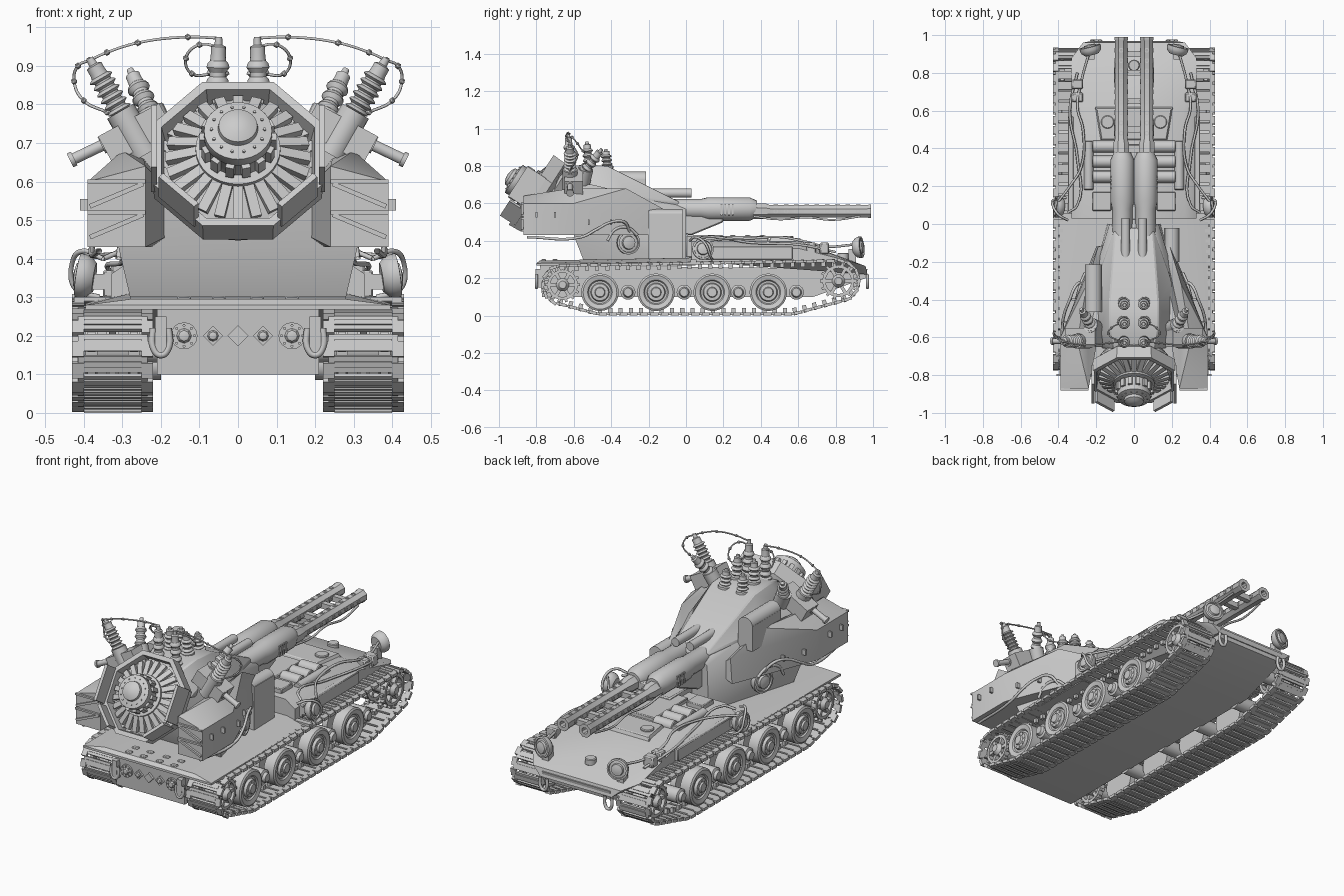
import bpy, bmesh, math
from mathutils import Vector, Matrix
from mathutils.geometry import convex_hull_2d

if "Cube" in bpy.data.objects:
    bpy.data.objects.remove(bpy.data.objects["Cube"])

T, R = Matrix.Translation, Matrix.Rotation
pi = math.pi

def at(loc, d=(0, 0, 1)):
    return T(loc) @ Vector(d).to_track_quat('Z', 'Y').to_matrix().to_4x4()

def box(bm, M, size):
    bmesh.ops.create_cube(bm, size=1, matrix=M @ Matrix.Diagonal((*size, 1)))

def lathe(bm, M, prof, n=24, turn=0):
    rings = [[bm.verts.new(M @ Vector((r * math.cos(2*pi*i/n + turn), r * math.sin(2*pi*i/n + turn), z)))
              for i in range(n)] for r, z in prof]
    for a, b in zip(rings, rings[1:]):
        for i in range(n):
            bm.faces.new((a[i], a[(i+1) % n], b[(i+1) % n], b[i]))

def cyl(bm, M, r, h, n=16, r2=None):
    lathe(bm, M, [(0, 0), (r, 0), (r if r2 is None else r2, h), (0, h)], n)

def hull(bm, pts, both=True):
    vs = [bm.verts.new((s*x, y, z)) for x, y, z in pts for s in ((1, -1) if both else (1,))]
    bmesh.ops.convex_hull(bm, input=vs)

def finish(name, bm, mirror=False, bevel=0):
    bmesh.ops.remove_doubles(bm, verts=bm.verts, dist=1e-5)
    bmesh.ops.dissolve_limit(bm, angle_limit=0.01, verts=bm.verts, edges=bm.edges)
    bmesh.ops.recalc_face_normals(bm, faces=bm.faces)
    for f in bm.faces:
        f.smooth = True
    for e in bm.edges:
        e.smooth = len(e.link_faces) == 2 and e.calc_face_angle(0) < 0.55
    me = bpy.data.meshes.new(name)
    bm.to_mesh(me)
    bm.free()
    ob = bpy.data.objects.new(name, me)
    bpy.context.collection.objects.link(ob)
    if bevel:
        m = ob.modifiers.new("bevel", 'BEVEL')
        m.width, m.limit_method = bevel, 'ANGLE'
    if mirror:
        ob.modifiers.new("mirror", 'MIRROR')

def tube(name, paths, r=0.005):
    cu = bpy.data.curves.new(name, 'CURVE')
    cu.dimensions, cu.bevel_depth, cu.bevel_resolution, cu.resolution_u = '3D', r, 1, 6
    for p in paths:
        for s in (1, -1):
            sp = cu.splines.new('BEZIER')
            sp.bezier_points.add(len(p) - 1)
            for b, (x, y, z) in zip(sp.bezier_points, p):
                b.co = (s*x, y, z)
                b.handle_left_type = b.handle_right_type = 'AUTO'
    bpy.context.collection.objects.link(bpy.data.objects.new(name, cu))

def insulator(bm, base, tip, r, ribs):
    base, tip = Vector(base), Vector(tip)
    L = (tip - base).length
    prof = [(0, 0), (r*1.15, 0), (r*1.15, L*.12)]
    for i in range(ribs):
        z = L * (.15 + .6*i/ribs)
        prof += [(r*.7, z), (r, z + L*.2/ribs), (r*.9, z + L*.35/ribs), (r*.7, z + L*.45/ribs)]
    prof += [(r*.65, L*.78), (r*.65, L*.88), (r*.35, L*.9), (r*.3, L), (0, L)]
    lathe(bm, at(base, tip - base), prof, 14)

# lower hull, rear deck and sloped upper hull
bm = bmesh.new()
hull(bm, [(.21, -.77, .1), (.21, .68, .1), (.21, .96, .2), (.21, .97, .25), (.21, -.78, .27)])
finish("lower_hull", bm)
bm = bmesh.new()
hull(bm, [(.395, -.8, .268), (.395, -.8, .28), (.395, .05, .268), (.395, .05, .285), (.28, -.78, .295), (.28, .04, .31)])
box(bm, T((0, .04, .285)), (.85, .03, .03))
finish("rear_deck", bm)
bm = bmesh.new()
hull(bm, [(.33, .03, .29), (.33, .03, .36), (.27, .03, .4), (.33, .6, .29), (.33, .6, .36), (.26, .6, .4),
          (.33, .88, .29), (.27, .96, .265), (.22, .97, .22)])
finish("upper_hull", bm)

# hull deck fittings: hatches, drums, panels, side boxes
bm = bmesh.new()
hull(bm, [(.18, .44, .39), (.21, .62, .39), (.17, .45, .415), (.195, .61, .415)])
box(bm, T((0, .27, .405)), (.2, .3, .03))
cyl(bm, T((0, .84, .3)), .03, .035)
for s in (1, -1):
    for y in (.25, .33, .41):
        cyl(bm, at((s*.1, y, .4), (s, 0, 0)), .032, .12)
    cyl(bm, T((s*.14, .54, .4)), .035, .025)
    cyl(bm, at((s*.24, .18, .4), (0, 1, 0)), .025, .26)
    box(bm, T((s*.335, .32, .335)), (.03, .5, .07))
    box(bm, T((s*.17, .12, .41)), (.1, .1, .03))
    for y in (-.76, -.7):
        for x in (.05, .14):
            box(bm, T((s*x, y, .297)), (.035, .025, .012))
finish("deck_fittings", bm, bevel=.004)

# end plates: bolted discs and lenses, tow shackles
bm = bmesh.new()
for x, r, n in ((.14, .035, 16), (.065, .026, 4)):
    cyl(bm, at((x, -.765, .2), (0, -1, 0)), r, .022, n)
    lathe(bm, at((x, -.785, .2), (0, -1, 0)), [(r*.6, 0), (r*.4, .01), (0, .014)], 8)
for i in range(8):
    cyl(bm, at((.14 + .027*math.cos(i*pi/4), -.785, .2 + .027*math.sin(i*pi/4)), (0, -1, 0)), .004, .008, 6)
box(bm, T((.2, -.785, .2)), (.03, .04, .1))
finish("rear_plate_discs", bm, True)
bm = bmesh.new()
cyl(bm, at((0, -.765, .2), (0, -1, 0)), .027, .025, 4)
finish("rear_plate_center_lens", bm)
for nm, y in (("rear", -.8), ("front", .97)):
    tube(nm + "_tow_shackle", [[(.18, y, .22), (.18, y, .17), (.2, y, .15), (.22, y, .17), (.22, y, .22)]], .009)

# tracks: links laid along the hull of the wheel circles
IDLER, SPROCKET = (-.66, .165, .088), (.815, .185, .093)
circles = [IDLER, SPROCKET] + [(y, .125, .1) for y in (-.46, .44, .56)]
pts = [Vector((y + (r+.015)*math.cos(a*pi/24), z + (r+.015)*math.sin(a*pi/24)))
       for y, z, r in circles for a in range(48)]
loop = [pts[i] for i in convex_hull_2d(pts)]
segs = list(zip(loop, loop[1:] + loop[:1]))
N = 66
step = sum((b - a).length for a, b in segs) / N
bm = bmesh.new()
acc, k = 0, 0
for a, b in segs:
    L = (b - a).length
    while k < N and k*step < acc + L:
        p, t = a.lerp(b, (k*step - acc) / L), (b - a).normalized()
        n = Vector((-t.y, t.x))
        if n.dot(p - Vector((.08, .14))) < 0:
            n = -n
        M = Matrix(((1, 0, 0, .325), (0, t.x, n.x, p.x), (0, t.y, n.y, p.y), (0, 0, 0, 1)))
        box(bm, M, (.18, step*.8, .012))
        box(bm, M @ T((0, 0, .006)), (.15, step*.3, .008))
        for x in (-.09, .09):
            box(bm, M @ T((x, step*.3, 0)), (.03, step*.75, .016))
        box(bm, M @ T((0, 0, -.016)), (.018, step*.4, .028))
        k += 1
    acc += L
finish("track_links", bm, True)

# road wheels, small rollers, sprocket and idler
bm = bmesh.new()
for y in (-.46, -.16, .14, .44):
    lathe(bm, at((.28, y, .125), (1, 0, 0)), [(0, 0), (.1, 0), (.1, .03), (.05, .03), (.05, .06), (.1, .06), (.1, .12),
          (.09, .126), (.066, .12), (.06, .112), (.05, .112), (.045, .126), (.028, .128), (.024, .137), (0, .137)], 32)
    for i in range(8):
        cyl(bm, at((.395, y + .037*math.cos(i*pi/4), .125 + .037*math.sin(i*pi/4)), (1, 0, 0)), .005, .014, 6)
finish("road_wheels", bm, True)
bm = bmesh.new()
for y in (-.31, -.01, .28, .59):
    lathe(bm, at((.2, y, .125), (1, 0, 0)), [(0, 0), (.04, 0), (.04, .18), (.028, .185), (.022, .2), (0, .2)], 18)
finish("small_rollers", bm, True)
for nm, (y, z, r) in (("idler", IDLER), ("sprocket", SPROCKET)):
    bm = bmesh.new()
    for x in (.255, .365):
        M = at((x, y, z), (1, 0, 0))
        lathe(bm, M, [(r*.74, 0), (r*.92, 0), (r*.92, .03), (r*.74, .03), (r*.74, 0)], 28)
        for i in range(14):
            box(bm, M @ R(i*pi/7, 4, 'Z') @ T((r*.96, 0, .015)), (.02, .014, .02))
        for i in range(6):
            box(bm, M @ R(i*pi/3, 4, 'Z') @ T((r*.45, 0, .015)), (r*.7, .018, .022))
    lathe(bm, at((.2, y, z), (1, 0, 0)), [(0, 0), (.035, 0), (.035, .19), (.02, .21), (0, .21)], 18)
    finish(nm, bm, True)

# turret: casemate core, side bustles and raised ridge
bm = bmesh.new()
hull(bm, [(.14, 0, .3), (.28, -.55, .3), (.31, -.6, .43), (.13, 0, .56), (.1, 0, .58), (.31, -.6, .62), (.22, -.5, .7), (.22, -.62, .7)])
finish("turret_core", bm)
bm = bmesh.new()
hull(bm, [(.39, -.87, .43), (.39, -.87, .6), (.24, -.87, .43), (.24, -.87, .64), (.39, -.6, .43), (.39, -.6, .6),
          (.2, -.12, .43), (.19, -.12, .57), (.3, -.62, .68), (.25, -.32, .68), (.1, -.1, .5)], False)
for y, z in ((-.8, .54), (-.7, .54), (-.52, .5), (-.4, .5)):
    x = .395 if y < -.6 else .395 + (y + .6)*-.4
    box(bm, T((x, y, z)), (.03, .01, .03))
for z0, z1 in ((.45, .52), (.53, .6)):
    box(bm, T((.315, -.875, (z0+z1)/2)) @ R(.4, 4, 'Y'), (.15, .012, .012))
    box(bm, T((.315, -.875, z1)), (.15, .012, .01))
finish("side_bustles", bm, True)
bm = bmesh.new()
hull(bm, [(.17, -.66, .64), (.11, -.66, .78), (.13, -.55, .81), (.13, -.42, .8), (.1, -.22, .69), (.1, -.02, .6),
          (.2, -.3, .64), (.2, -.6, .7), (.1, -.02, .5)])
finish("turret_ridge", bm, bevel=.006)
bm = bmesh.new()
box(bm, T((-.215, -.34, .66)), (.09, .25, .14))
cyl(bm, at((-.215, -.465, .725), (0, 1, 0)), .045, .25, 20)
box(bm, T((.2, -.11, .42)), (.08, .18, .25))
cyl(bm, at((.2, -.2, .53), (0, 1, 0)), .04, .18, 20)
finish("sight_housings", bm)

# gun: cradle, twin sleeves, recoil tubes and vented barrels
bm = bmesh.new()
hull(bm, [(.1, -.05, .44), (.1, .03, .43), (.095, .2, .5), (.095, .2, .56), (.1, -.05, .58)])
box(bm, T((0, .2, .55)), (.07, .36, .05))
box(bm, T((0, .1, .37)), (.08, .2, .12))
finish("gun_cradle", bm, bevel=.006)
bm = bmesh.new()
lathe(bm, at((.062, -.3, .57), (0, 1, 0)), [(0, 0), (.054, 0), (.054, .38), (.063, .42), (.063, .64), (.044, .68), (0, .68)], 20)
for i in range(4):
    box(bm, T((.121, .19 + i*.02, .565)), (.012, .009, .06))
cyl(bm, at((.045, -.25, .655), (0, 1, 0)), .024, .28)
finish("gun_sleeves", bm, True)
bm = bmesh.new()
lathe(bm, at((.068, .33, .558), (0, 1, 0)), [(0, 0), (.044, 0), (.044, .1), (.035, .12), (.035, .64), (.038, .645),
      (.038, .66), (.018, .66), (.018, .6), (0, .6)], 8, pi/8)
for i in range(9):
    y = .48 + i*.055
    for d in ((1, 0, 0), (0, 0, 1), (-1, 0, 0)):
        lathe(bm, at(Vector((.068, y, .558)) + Vector(d)*.03, d), [(.007, 0), (.013, 0), (.013, .005), (.007, .005), (.007, 0)], 10)
finish("barrels", bm, True)
bm = bmesh.new()
for y in (.5, .65, .8, .9):
    box(bm, T((0, y, .55)), (.08, .03, .03))
finish("barrel_clamps", bm)
tube("barrel_cables", [[(.1, .36, .53), (.1, .5, .515), (.09, .65, .525), (.1, .78, .512), (.09, .93, .53)]], .006)

# rear turbine, tilted upward, inside an octagonal shroud
F = at((0, -.79, .648), (0, -.84, .54))
bm = bmesh.new()
lathe(bm, F, [(.17, -.08), (.235, -.03), (.24, .045), (.215, .045), (.2, -.04)], 8, pi/8)
for a, h, w in ((0, .08, .19), (180, .08, .19), (-45, .065, .13), (-135, .065, .13)):
    box(bm, F @ R(math.radians(a), 4, 'Z') @ T((.218, 0, .03 + h/2)), (.016, w, h*1.5))
finish("turbine_shroud", bm)
bm = bmesh.new()
lathe(bm, F, [(0, -.12), (.16, -.12), (.2, -.06), (.195, .0), (.18, .01), (.12, .04), (.095, .05), (0, .05)], 36)
for i in range(24):
    M = F @ R(i*pi/12, 4, 'Z')
    box(bm, M @ T((.145, 0, .035)) @ R(.35, 4, 'Y'), (.085, .027, .022))
    box(bm, M @ T((.196, 0, -.02)), (.02, .03, .05))
finish("turbine_fins", bm)
bm = bmesh.new()
lathe(bm, F, [(.11, .03), (.11, .07), (.085, .075), (.085, .12), (.088, .125), (.088, .155), (.07, .16), (.052, .165),
              (.05, .18), (.028, .192), (0, .196)], 32)
for i in range(14):
    M = F @ R(i*pi/7, 4, 'Z')
    box(bm, M @ T((.09, 0, .105)), (.02, .022, .045))
    cyl(bm, M @ T((.069, 0, .155)), .004, .01, 6)
finish("turbine_hub", bm)

# high-voltage insulators, their mounts and cables
bm = bmesh.new()
for y, zb, zt in ((-.62, .77, .975), (-.52, .8, .93), (-.42, .785, .89)):
    insulator(bm, (.055, y, zb), (.05, y - .01, zt), .03, 3)
insulator(bm, (.29, -.62, .755), (.385, -.62, .92), .034, 6)
insulator(bm, (.22, -.55, .76), (.28, -.45, .89), .03, 3)
finish("insulators", bm, True)
bm = bmesh.new()
cyl(bm, at((.24, -.62, .67), (.5, 0, .87)), .04, .13, 12)
cyl(bm, at((.18, -.56, .68), (.4, .2, .85)), .04, .12, 12)
box(bm, T((.265, -.6, .725)) @ R(.5, 4, 'Y'), (.18, .1, .08))
cyl(bm, at((.3, -.62, .72), (.9, 0, -.43)), .024, .06, 14)
cyl(bm, at((.34, -.62, .7), (.9, 0, -.43)), .015, .1, 14)
cyl(bm, at((.425, -.62, .66), (.9, 0, -.43)), .02, .012, 14)
finish("insulator_mounts", bm, True)
arc = [(.05, -.62, .972), (.13, -.63, .975), (.26, -.64, .96), (.34, -.63, .935), (.385, -.62, .915)]
drop = [(.385, -.62, .915), (.415, -.6, .9), (.425, -.58, .86), (.4, -.6, .81), (.34, -.62, .78)]
ringlet = [(.05, -.62, .95), (.1, -.61, .955), (.135, -.58, .92), (.12, -.55, .88), (.06, -.52, .88)]
tube("insulator_cables", [arc, drop, ringlet], .004)
bm = bmesh.new()
for p in arc[1:] + drop[1:] + ringlet[1:]:
    bmesh.ops.create_icosphere(bm, subdivisions=1, radius=.009, matrix=T(p))
finish("cable_beads", bm, True)

# round lamps: hull sides, hull front and turret sides
bm = bmesh.new()
lamp = [(0, -.03), (.04, -.03), (.055, -.015), (.06, .0), (.06, .016), (.05, .018), (.048, .01), (.035, .012), (.032, .024), (.02, .026), (0, .03)]
for p, d, s in (((.4, .09, .355), (1, .1, .15), .95), ((.23, .925, .365), (.25, 1, .1), .95), ((.25, -.31, .39), (1, .27, 0), 1.05)):
    lathe(bm, at(p, d) @ Matrix.Scale(s, 4), lamp, 24)
box(bm, T((.35, .09, .34)), (.08, .04, .04))
box(bm, T((.23, .89, .31)), (.04, .04, .09))
finish("lamps", bm, True)
tube("hull_cables", [[(.4, .12, .4), (.34, .2, .41), (.28, .3, .41), (.27, .5, .42), (.3, .62, .4), (.28, .75, .37), (.24, .9, .38)],
                     [(.35, .06, .4), (.3, .1, .42), (.3, .35, .39), (.34, .6, .38), (.3, .8, .34)],
                     [(.35, .02, .4), (.4, .05, .42), (.43, .1, .39), (.42, .13, .32), (.36, .14, .3)]], .007)
tube("turret_cables", [[(.27, -.3, .45), (.31, -.33, .5), (.34, -.4, .5), (.37, -.48, .46), (.38, -.56, .42), (.36, -.85, .42)],
                       [(.26, -.26, .43), (.28, -.31, .47), (.3, -.38, .46), (.31, -.42, .4)]], .008)
bm = bmesh.new()
for y in (.67, .74):
    box(bm, T((.3, y, .36)), (.06, .05, .06))
finish("front_side_blocks", bm, True, .006)
